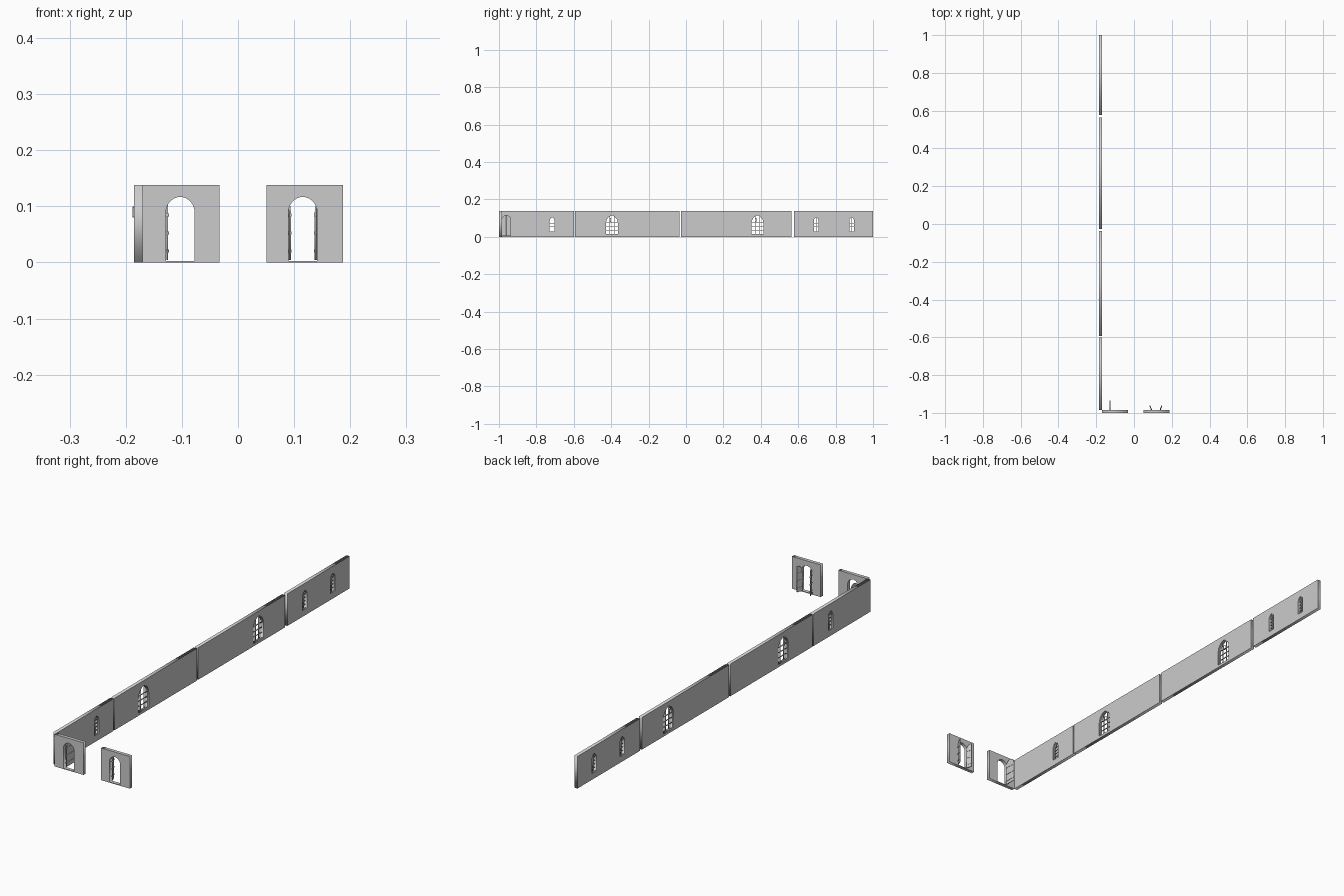
import bpy, math
from mathutils import Matrix, Vector

if "Cube" in bpy.data.objects:
    bpy.data.objects.remove(bpy.data.objects["Cube"])

H = 0.138            # wall height
T = 0.015            # wall thickness
SIDE_X = -0.1775     # centre plane of the side wall
FRONT_Y = -0.9925    # centre plane of the front wall


def rise(u, w, s, a):
    """Height of a pointed arch at offset u from its centre."""
    r = ((a - s) ** 2 + w * w) / (2 * w)
    return s + math.sqrt(max(0, r * r - (abs(u) + r - w) ** 2))


def half_width(z, w, s, a):
    if z <= s:
        return w
    r = ((a - s) ** 2 + w * w) / (2 * w)
    return w - r + math.sqrt(max(0, r * r - (z - s) ** 2))


def arch(c, w, z0, s, a, n=8):
    """Closed outline of a pointed-arch opening."""
    us = [w * math.cos(math.pi * i / (2 * n)) for i in range(n + 1)]
    us += [-u for u in reversed(us[:-1])]
    return [(c - w, z0), (c + w, z0)] + [(c + u, rise(u, w, s, a)) for u in us]


def rect(u0, u1, z0, z1):
    return [(u0, z0), (u1, z0), (u1, z1), (u0, z1)]


def panel(name, loops, thick, loc, angle=0):
    """Upright slab from an outline and holes, turned about z."""
    cu = bpy.data.curves.new(name, 'CURVE')
    cu.dimensions = '2D'
    cu.fill_mode = 'BOTH'
    cu.extrude = thick / 2
    for pts in loops:
        sp = cu.splines.new('POLY')
        sp.points.add(len(pts) - 1)
        for p, q in zip(sp.points, pts):
            p.co = (q[0], q[1], 0, 1)
        sp.use_cyclic_u = True
    tmp = bpy.data.objects.new(name + "_outline", cu)
    bpy.context.collection.objects.link(tmp)
    dg = bpy.context.evaluated_depsgraph_get()
    me = bpy.data.meshes.new_from_object(tmp.evaluated_get(dg))
    bpy.data.objects.remove(tmp)
    me.transform(Matrix.Translation(Vector(loc)) @ Matrix.Rotation(angle, 4, 'Z')
                 @ Matrix.Rotation(math.pi / 2, 4, 'X'))
    ob = bpy.data.objects.new(name, me)
    bpy.context.collection.objects.link(ob)
    return ob


def window(name, c, w, z0, s, a, uprights, rails, bar):
    """Arched frame with glazing bars in the side wall."""
    loc, ang = (SIDE_X, c, 0), math.pi / 2
    f = bar * 1.3
    panel(name + "_frame", [arch(0, w, z0, s, a), arch(0, w - f, z0 + f, s, a - f)],
          0.007, loc, ang)
    for u in uprights:
        top = rise(abs(u) + bar / 2, w, s, a) - f / 2
        panel(name + "_upright", [rect(u - bar / 2, u + bar / 2, z0 + f / 2, top)],
              0.005, loc, ang)
    for z in rails:
        hw = half_width(z, w, s, a) - f / 2
        panel(name + "_rail", [rect(-hw, hw, z - bar / 2, z + bar / 2)], 0.004, loc, ang)


BIG = (0.034, 0.011, 0.074, 0.117)
SMALL = (0.015, 0.027, 0.085, 0.107)
DOOR = (0.0255, 0.003, 0.090, 0.117)

# Side wall sections with their window openings
sections = [(-0.985, -0.600, [(-0.716, SMALL)]),
            (-0.594, -0.036, [(-0.396, BIG)]),
            (-0.027, 0.563, [(0.382, BIG)]),
            (0.577, 1.0, [(0.696, SMALL), (0.886, SMALL)])]
for y0, y1, wins in sections:
    loops = [rect(y0, y1, 0, H)] + [arch(c, *k) for c, k in wins]
    panel("side_wall", loops, T, (SIDE_X, 0, 0), math.pi / 2)
    for c, k in wins:
        if k is BIG:
            window("large_window", c, *k, (-0.012, 0.012), (0.034, 0.056, 0.078), 0.0022)
            # Small casement standing ajar on the outside
            panel("open_casement",
                  [rect(0, 0.010, 0.080, 0.100), rect(0.0015, 0.0085, 0.082, 0.098)],
                  0.0015, (SIDE_X - 0.003, c - 0.012, 0), math.radians(135))
        else:
            window("small_window", c, *k, (0,), (0.042, 0.057, 0.072, 0.087), 0.0018)

# Front wall panels with doorways and thresholds
for x0, x1, c in [(-0.170, -0.033, -0.103), (0.051, 0.187, 0.1155)]:
    panel("front_wall", [rect(x0, x1, 0, H), arch(c, *DOOR)], T, (0, FRONT_Y, 0))

# Door leaves: boarded slab with battens on both faces
inner_y = -0.985


def leaf(name, outline, width, loc, ang):
    panel(name, [outline], 0.003, loc, ang)
    for z in (0.018, 0.050, 0.082):
        panel(name + "_batten", [rect(0.001, width - 0.001, z, z + 0.005)], 0.0055, loc, ang)


w, z0, s, a = DOOR
leaf("single_door", arch(w, w - 0.0005, z0 + 0.001, s, a - 0.001), 2 * w,
     (-0.126, inner_y, 0), math.pi / 2)

# Double door, half-arch leaves mirrored about the doorway
half = [(0, z0 + 0.001), (w, z0 + 0.001)]
half += [(w * i / 6, rise(w - w * i / 6, w, s, a) - 0.001) for i in range(6, -1, -1)]
for x, ang in [(0.093, 112), (0.138, 68)]:
    leaf("double_door_leaf", half, w, (x, inner_y, 0), math.radians(ang))
